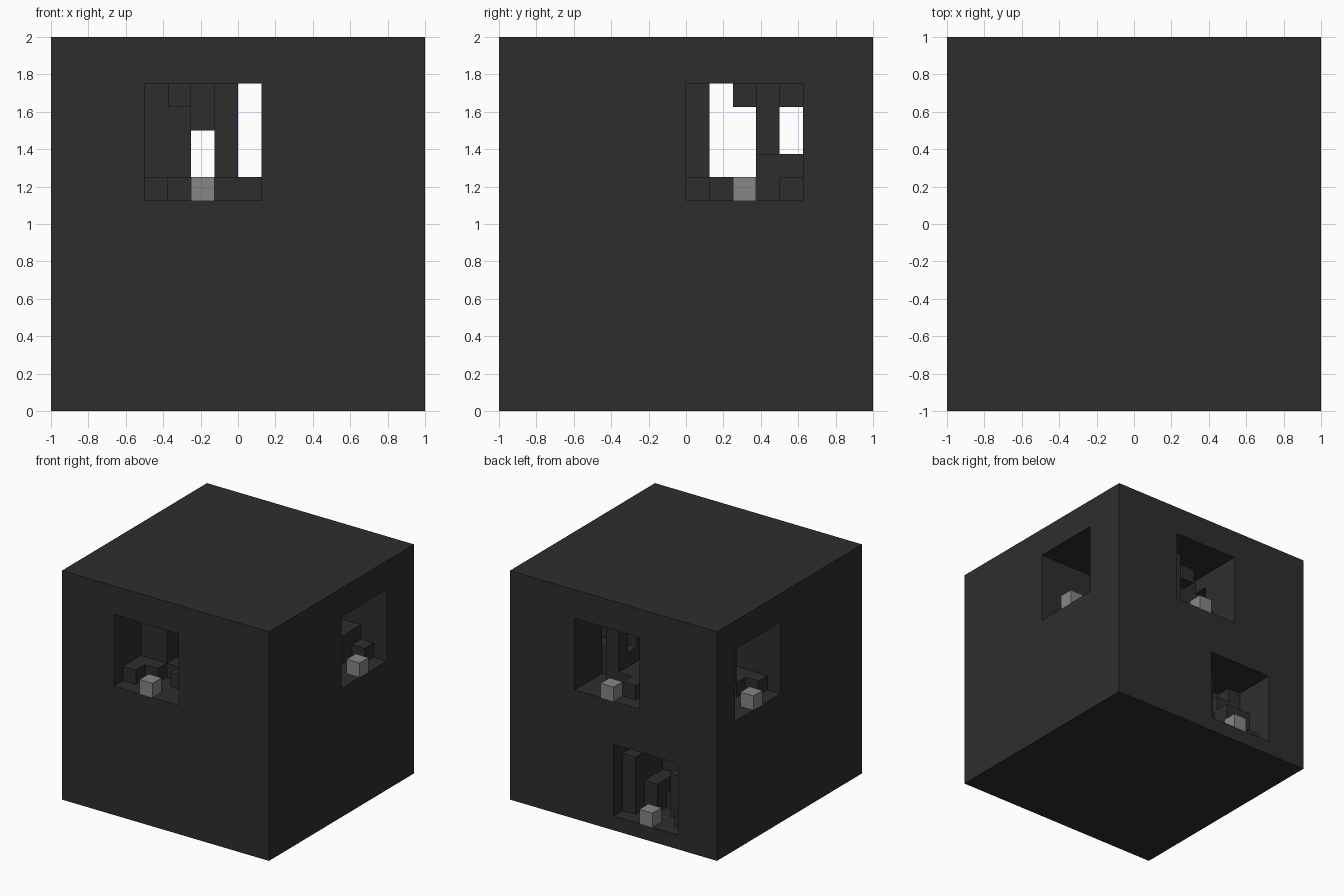
import bpy
import bmesh
from mathutils import Vector
from itertools import product

if "Cube" in bpy.data.objects:
    bpy.data.objects.remove(bpy.data.objects["Cube"], do_unlink=True)

N = 16            # cells along each side
CELL = 2 / N


def make_material(name, value):
    mat = bpy.data.materials.new(name)
    mat.use_nodes = True
    colour = (value, value, value, 1)
    mat.diffuse_color = colour
    mat.node_tree.nodes["Principled BSDF"].inputs["Base Color"].default_value = colour
    return mat


dark_stone = make_material("dark grey", 0.027)
light_stone = make_material("light grey", 0.24)

X, Y, Z = Vector((1, 0, 0)), Vector((0, 1, 0)), Vector((0, 0, 1))

# Windows: lower left cell, sideways and inward directions, and the number of
# carved layers for each cell, top row first (a dot runs right through)
WINDOWS = {
    "front": ((4, 0, 9), X, Y, ["3254.", "3354.", "33.4.", "33.4.", "12322"]),
    "right": ((15, 8, 9), Y, -X, ["5.434", "5..3.", "5..3.", "5..22", "12321"]),
    "back_upper": ((10, 15, 9), -X, -Y, ["42.34", "42.34", "42.3.", "32.3.", "32212"]),
    "back_lower": ((7, 15, 1), -X, -Y, ["34543", "14533", "14422", "12422", "12321"]),
    "left": ((0, 13, 9), -Y, X, ["3424.", "2.2..", "2.2..", "232..", "22321"]),
}


def key(v):
    return tuple(int(round(c)) for c in v)


def corner(v):
    return Vector((v[0] * CELL - 1, v[1] * CELL - 1, v[2] * CELL))


# Carve the windows out of a solid block of cells
solid = set(product(range(N), repeat=3))
for start, side, inward, rows in WINDOWS.values():
    for row, text in enumerate(reversed(rows)):
        for col, mark in enumerate(text):
            depth = N if mark == "." else int(mark)
            for layer in range(depth):
                cell = Vector(start) + side * col + Z * row + inward * layer
                solid.discard(key(cell))


def build_cells(name, cells, mat):
    """Mesh the exposed faces of a set of cells."""
    bm = bmesh.new()
    points = {}

    def vert(p):
        k = key(p)
        if k not in points:
            points[k] = bm.verts.new(corner(k))
        return points[k]

    for cell in cells:
        base = Vector(cell)
        for n, a, b in ((X, Y, Z), (Y, Z, X), (Z, X, Y)):
            for sign in (1, -1):
                if key(base + n * sign) in cells:
                    continue
                p = base + n if sign > 0 else base
                loop = [p, p + a, p + a + b, p + b]
                bm.faces.new([vert(q) for q in loop[::sign]])
    mesh = bpy.data.meshes.new(name)
    bm.to_mesh(mesh)
    bm.free()
    mesh.materials.append(mat)
    obj = bpy.data.objects.new(name, mesh)
    bpy.context.collection.objects.link(obj)


# Carved block
build_cells("carved_block", solid, dark_stone)

# Light cube on the middle of each window sill
for name, (start, side, inward, rows) in WINDOWS.items():
    build_cells(name + "_sill_cube", {key(Vector(start) + side * 2)}, light_stone)
